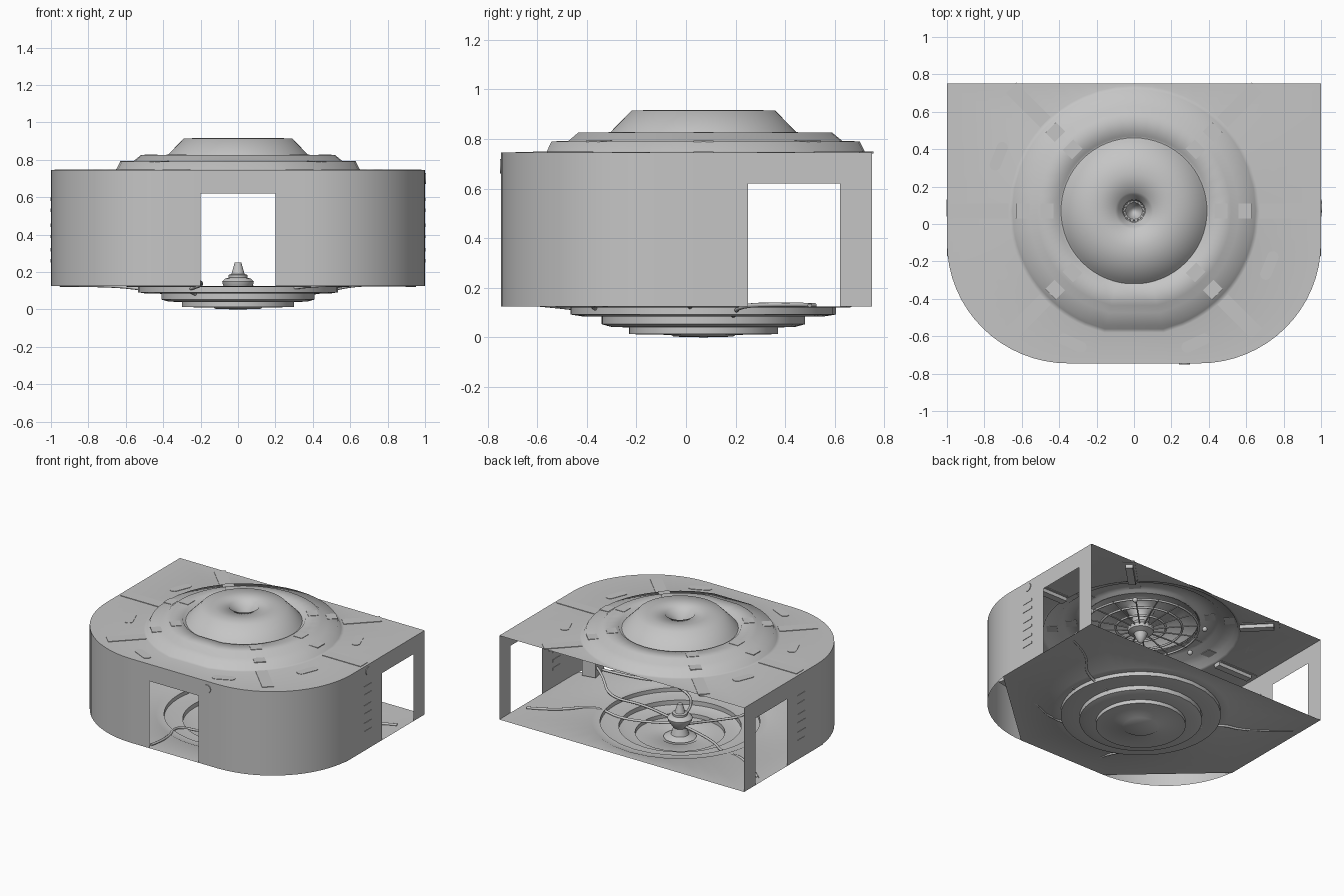
import bpy
import bmesh
from math import sin, cos, pi, radians, atan2
from mathutils import Vector, Matrix

if "Cube" in bpy.data.objects:
    bpy.data.objects.remove(bpy.data.objects["Cube"])

CY = 0.07                      # centre of the round parts
FLOOR, ROOF, DOOR = 0.125, 0.745, 0.62
SPOKES = [radians(a) for a in (0, 45, 135, 180, 225, 315)]

grey = bpy.data.materials.new("plain_grey")
grey.use_nodes = True
grey.diffuse_color = (0.56, 0.56, 0.56, 1)
grey.node_tree.nodes["Principled BSDF"].inputs["Base Color"].default_value = grey.diffuse_color


def finish(name, bm, angle=40):
    """Turn a bmesh into a named object, smooth below the given angle."""
    mesh = bpy.data.meshes.new(name)
    bm.to_mesh(mesh)
    bm.free()
    mesh.materials.append(grey)
    mesh.shade_smooth()
    mesh.set_sharp_from_angle(angle=radians(angle))
    obj = bpy.data.objects.new(name, mesh)
    bpy.context.collection.objects.link(obj)
    return obj


def rings(name, profile, angle=40, outline=None):
    """Revolve (radius, z) points; an outline adds a flat outer border."""
    if outline:
        angles = [atan2(y - CY, x) for x, y in outline]
    else:
        angles = [2 * pi * i / 64 for i in range(64)]
    loops = [[(r * cos(a), CY + r * sin(a), z) for a in angles] for r, z in profile]
    if outline:
        loops.insert(0, [(x, y, profile[0][1]) for x, y in outline])
    bm = bmesh.new()
    loops = [[bm.verts.new(p) for p in loop] for loop in loops]
    n = len(angles)
    for outer, inner in zip(loops, loops[1:]):
        for i in range(n):
            j = (i + 1) % n
            bm.faces.new((outer[i], outer[j], inner[j], inner[i]))
    bmesh.ops.remove_doubles(bm, verts=bm.verts, dist=1e-5)
    return finish(name, bm, angle)


def box(name, loc, size, turn=0):
    bm = bmesh.new()
    bmesh.ops.create_cube(bm, size=1, matrix=Matrix.LocRotScale(
        Vector(loc), Matrix.Rotation(turn, 3, "Z"), Vector(size)))
    return finish(name, bm)


def plate(name, loc, length, radius, thick, rot):
    """Flat capsule plate; zero length gives a round one."""
    bm = bmesh.new()
    pts = []
    for i in range(24):
        a = 2 * pi * (i + 0.5) / 24
        pts.append((radius * cos(a) + (length / 2 if cos(a) > 0 else -length / 2), radius * sin(a), 0))
    face = bm.faces.new([bm.verts.new(p) for p in pts])
    top = bmesh.ops.extrude_face_region(bm, geom=[face])["geom"]
    bmesh.ops.translate(bm, verts=[v for v in top if isinstance(v, bmesh.types.BMVert)], vec=(0, 0, thick))
    bmesh.ops.recalc_face_normals(bm, faces=bm.faces)
    bm.transform(Matrix.Translation(loc) @ rot.to_4x4())
    return finish(name, bm)


def tube(name, points, radius, closed=False):
    curve = bpy.data.curves.new(name, "CURVE")
    curve.dimensions = "3D"
    curve.bevel_depth = radius
    curve.bevel_resolution = 2
    curve.resolution_u = 6
    spline = curve.splines.new("NURBS")
    spline.points.add(len(points) - 1)
    for p, co in zip(spline.points, points):
        p.co = (*co, 1)
    spline.use_cyclic_u = closed
    spline.use_endpoint_u = True
    spline.order_u = 3
    curve.materials.append(grey)
    obj = bpy.data.objects.new(name, curve)
    bpy.context.collection.objects.link(obj)
    return obj


def polar(r, a, z):
    return (r * cos(a), CY + r * sin(a), z)


# Outline: straight back and sides, round front corners
corner = [(0.35 + 0.65 * cos(a), -0.1 - 0.645 * sin(a)) for a in [pi / 2 * i / 16 for i in range(17)]]
side = [(1, 0.75), (1, DOOR), (1, 0.45), (1, 0.25), (1, 0.07)] + corner + [(0.2, -0.745)]
path = side + [(-x, y) for x, y in reversed(side)]
back = [(-1 + 0.1 * i, 0.75) for i in range(1, 20)]

# Walls with one front and two side doorways
bm = bmesh.new()
cols = [[bm.verts.new((x, y, z)) for z in (FLOOR, DOOR, ROOF)] for x, y in path]
for a, b, p, q in zip(cols, cols[1:], path, path[1:]):
    mx, my = (p[0] + q[0]) / 2, (p[1] + q[1]) / 2
    doorway = (abs(mx) < 0.19) or (abs(mx) > 0.99 and 0.25 < my < DOOR)
    if not doorway:
        bm.faces.new((a[0], a[1], b[1], b[0]))
    bm.faces.new((a[1], a[2], b[2], b[1]))
bmesh.ops.recalc_face_normals(bm, faces=bm.faces)
finish("outer_wall", bm, 30)

# Roof with two soft steps, and the dome with its open crown
rings("roof", [(0.67, ROOF), (0.65, 0.75), (0.63, 0.79), (0.56, 0.792), (0.52, 0.825),
               (0.41, 0.825), (0.4, 0.81), (0.385, 0.81)], 80, path + back)
rings("dome", [(0.395, 0.805), (0.375, 0.827), (0.29, 0.914), (0.2, 0.917), (0.1, 0.915),
               (0.085, 0.88), (0.06, 0.86), (0.055, 0.8)], 75)

# Floor with chamfered front corners and a stepped round well
edge = []
marks = [(1, 0.75), (1, -0.17), (0.36, -0.745), (-0.36, -0.745), (-1, -0.17), (-1, 0.75)]
for p, q in zip(marks, marks[1:] + marks[:1]):
    edge += [tuple(Vector(p).lerp(Vector(q), i / 12)) for i in range(12)]
rings("floor", [(0.6, FLOOR), (0.59, 0.12), (0.535, 0.12), (0.535, 0.092), (0.49, 0.085),
                (0.41, 0.085), (0.41, 0.053), (0.37, 0.042), (0.3, 0.04), (0.3, 0.013),
                (0.13, 0.01), (0.12, 0.003), (0, 0.0)], 35, edge)

# Console in the middle of the well
rings("console", [(0.11, 0.01), (0.06, 0.03), (0.045, 0.08), (0.08, 0.13), (0.085, 0.15),
                  (0.07, 0.165), (0.05, 0.17), (0.05, 0.185), (0.035, 0.19), (0.018, 0.25), (0, 0.252)], 45)

# Radial roof strips, ceiling beams and lamps
for a in SPOKES:
    reach = 0.98 if abs(sin(a)) < 0.1 else 0.93
    mid = (0.67 + reach) / 2
    box("roof_strip", polar(mid, a, ROOF), (reach - 0.67, 0.08, 0.008), a)
    box("ceiling_beam", polar(mid - 0.02, a, ROOF - 0.015), (reach - 0.7, 0.05, 0.03), a)
    for r, z in ((0.595, 0.791), (0.465, 0.825)):
        box("step_strip", polar(r, a, z), (0.07, 0.08, 0.006), a)
    bm = bmesh.new()
    bmesh.ops.create_uvsphere(bm, u_segments=12, v_segments=8, radius=0.018,
                              matrix=Matrix.Translation(polar(0.43, a, 0.735)))
    finish("ceiling_lamp", bm)

# Capsule plates on the roof between the strips
for deg in (22, 68, 112, 158, 202, 245, 295, 338):
    a = radians(deg)
    r = 0.66 if 0 < sin(a) and abs(cos(a)) < 0.5 else 0.78
    if r > 0.7:
        plate("roof_panel", polar(r, a, ROOF), 0.1, 0.03, 0.003, Matrix.Rotation(a + pi / 2, 3, "Z"))

# Ceiling grille with hub
for r in (0.39, 0.28, 0.17):
    tube("grille_ring", [polar(r, 2 * pi * i / 24, 0.765) for i in range(24)], 0.008, True)
for i in range(16):
    a = 2 * pi * i / 16
    tube("grille_spoke", [polar(0.4, a, 0.765), polar(0.2, a, 0.765), polar(0.05, a, 0.75)], 0.005)
rings("ceiling_hub", [(0.055, 0.8), (0.09, 0.76), (0.085, 0.735), (0.045, 0.72), (0.035, 0.69),
                      (0.015, 0.655), (0, 0.65)], 45)

# Side vents and round wall caps
for s in (-1, 1):
    for z in (0.26, 0.32, 0.39, 0.45, 0.53, 0.59):
        box("vent_slat", (s, 0.085, z), (0.006, 0.09, 0.018))
plate("side_cap", (1, 0.09, 0.7), 0, 0.03, 0.005, Matrix.Rotation(pi / 2, 3, "Y"))
plate("front_cap", (0.27, -0.745, 0.69), 0, 0.03, 0.005, Matrix.Rotation(pi / 2, 3, "X"))

# Wall box and loose cables across the floor
box("wall_box", (0.9, -0.2, 0.2), (0.1, 0.14, 0.13), 0.2)
cables = [[(0.86, -0.18, 0.2), (0.75, -0.1, 0.2), (0.6, 0.05, 0.13), (0.35, -0.05, 0.1), (0.05, 0.07, 0.12)],
          [(0.95, 0.5, 0.13), (0.75, 0.42, 0.132), (0.6, 0.2, 0.13), (0.35, 0.2, 0.07), (0.04, 0.08, 0.1)],
          [(-0.95, 0.52, 0.13), (-0.7, 0.3, 0.13), (-0.5, 0.3, 0.11), (-0.3, 0.1, 0.07), (-0.04, 0.08, 0.1)],
          [(-0.2, -0.73, 0.145), (-0.18, -0.55, 0.13), (-0.3, -0.3, 0.1), (-0.1, -0.2, 0.05), (-0.03, 0.05, 0.1)],
          [(0.88, -0.25, 0.15), (0.6, -0.3, 0.13), (0.4, -0.4, 0.13), (0.1, -0.3, 0.09), (0.03, 0.04, 0.1)]]
for points in cables:
    tube("floor_cable", points, 0.009)
